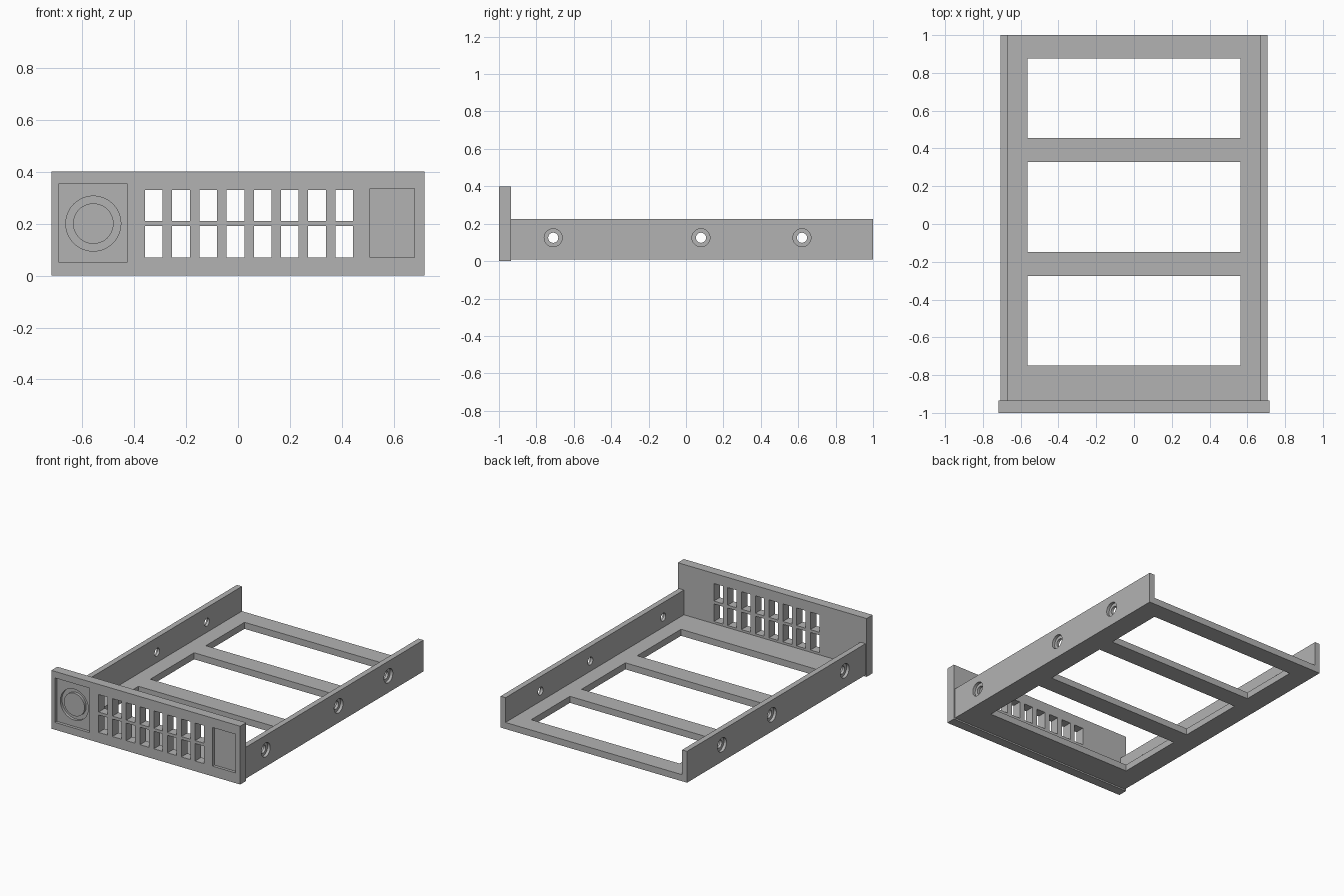
import bpy, bmesh, math
from mathutils import Matrix, Vector

old = bpy.data.objects.get("Cube")
if old:
    bpy.data.objects.remove(old, do_unlink=True)

grey = bpy.data.materials.new("plain grey")
grey.use_nodes = True
grey.diffuse_color = (0.45, 0.45, 0.45, 1)
grey.node_tree.nodes["Principled BSDF"].inputs["Base Color"].default_value = (0.45, 0.45, 0.45, 1)


def make(name, bm):
    bmesh.ops.recalc_face_normals(bm, faces=bm.faces)
    mesh = bpy.data.meshes.new(name)
    bm.to_mesh(mesh)
    bm.free()
    mesh.materials.append(grey)
    obj = bpy.data.objects.new(name, mesh)
    bpy.context.collection.objects.link(obj)
    return obj


def box(name, x, y, z):
    bm = bmesh.new()
    size = (x[1] - x[0], y[1] - y[0], z[1] - z[0])
    centre = Vector((x[0] + x[1], y[0] + y[1], z[0] + z[1])) / 2
    bmesh.ops.create_cube(bm, size=1, matrix=Matrix.Translation(centre) @ Matrix.Diagonal((*size, 1)))
    return make(name, bm)


def cylinder(name, centre, radius, depth, axis):
    bm = bmesh.new()
    turn = Matrix.Rotation(math.pi / 2, 4, "Y" if axis == "X" else "X")
    bmesh.ops.create_cone(bm, cap_ends=True, segments=48, radius1=radius, radius2=radius,
                          depth=depth, matrix=Matrix.Translation(centre) @ turn)
    return make(name, bm)


def boolean(target, tool, operation="DIFFERENCE"):
    tool.hide_render = True
    mod = target.modifiers.new("cut", "BOOLEAN")
    mod.operation, mod.solver, mod.object = operation, "EXACT", tool
    bpy.context.view_layer.objects.active = target
    bpy.ops.object.modifier_apply(modifier=mod.name)
    bpy.data.objects.remove(tool, do_unlink=True)


# Tray: a U-shaped profile pulled from the front panel to the back
OUT, INNER, BOTTOM, FLOOR, TOP = 0.708, 0.67, 0.01, 0.055, 0.225
FRONT, PANEL_BACK, BACK = -1, -0.935, 1
half = [(OUT, BOTTOM), (OUT, TOP), (INNER, TOP), (INNER, FLOOR)]
profile = half + [(-x, z) for x, z in reversed(half)]
bm = bmesh.new()
face = bm.faces.new([bm.verts.new((x, PANEL_BACK, z)) for x, z in profile])
pulled = bmesh.ops.extrude_face_region(bm, geom=[face])["geom"]
bmesh.ops.translate(bm, vec=(0, BACK - PANEL_BACK, 0),
                    verts=[v for v in pulled if isinstance(v, bmesh.types.BMVert)])
tray = make("tray", bm)

# Three floor openings
for y in ((-0.75, -0.275), (-0.147, 0.328), (0.455, 0.875)):
    boolean(tray, box("opening_cutter", (-0.563, 0.563), y, (-0.1, 0.1)))

# Counterbored screw holes in both side walls
for y in (-0.71, 0.08, 0.62):
    for side in (-1, 1):
        boolean(tray, cylinder("hole_cutter", (side * OUT, y, 0.125), 0.027, 0.2, "X"))
        boolean(tray, cylinder("bore_cutter", (side * OUT, y, 0.125), 0.048, 0.04, "X"))

# Front panel with two rows of vent slots
panel = box("front_panel", (-0.717, 0.717), (FRONT, PANEL_BACK), (0, 0.4))
for column in range(8):
    x = -0.358 + column * 0.1047
    for z in (0.07, 0.21):
        boolean(panel, box("slot_cutter", (x, x + 0.068), (-1.1, -0.9), (z, z + 0.12)))

# Shallow square button recess and plain rectangular recess
DEPTH = 0.02
boolean(panel, box("square_cutter", (-0.69, -0.428), (-1.1, FRONT + DEPTH), (0.05, 0.355)))
boolean(panel, box("label_cutter", (0.508, 0.68), (-1.1, FRONT + DEPTH), (0.07, 0.335)))

# Round groove around the button
centre = (-0.557, FRONT + DEPTH, 0.2)
groove = cylinder("groove_cutter", centre, 0.106, 0.036, "Y")
boolean(groove, cylinder("button_core", centre, 0.078, 0.1, "Y"))
boolean(panel, groove)

# Smooth round edges, keep the corners sharp
for obj in (tray, panel):
    bpy.ops.object.select_all(action="DESELECT")
    obj.select_set(True)
    bpy.context.view_layer.objects.active = obj
    bpy.ops.object.shade_smooth_by_angle(angle=math.radians(30))
